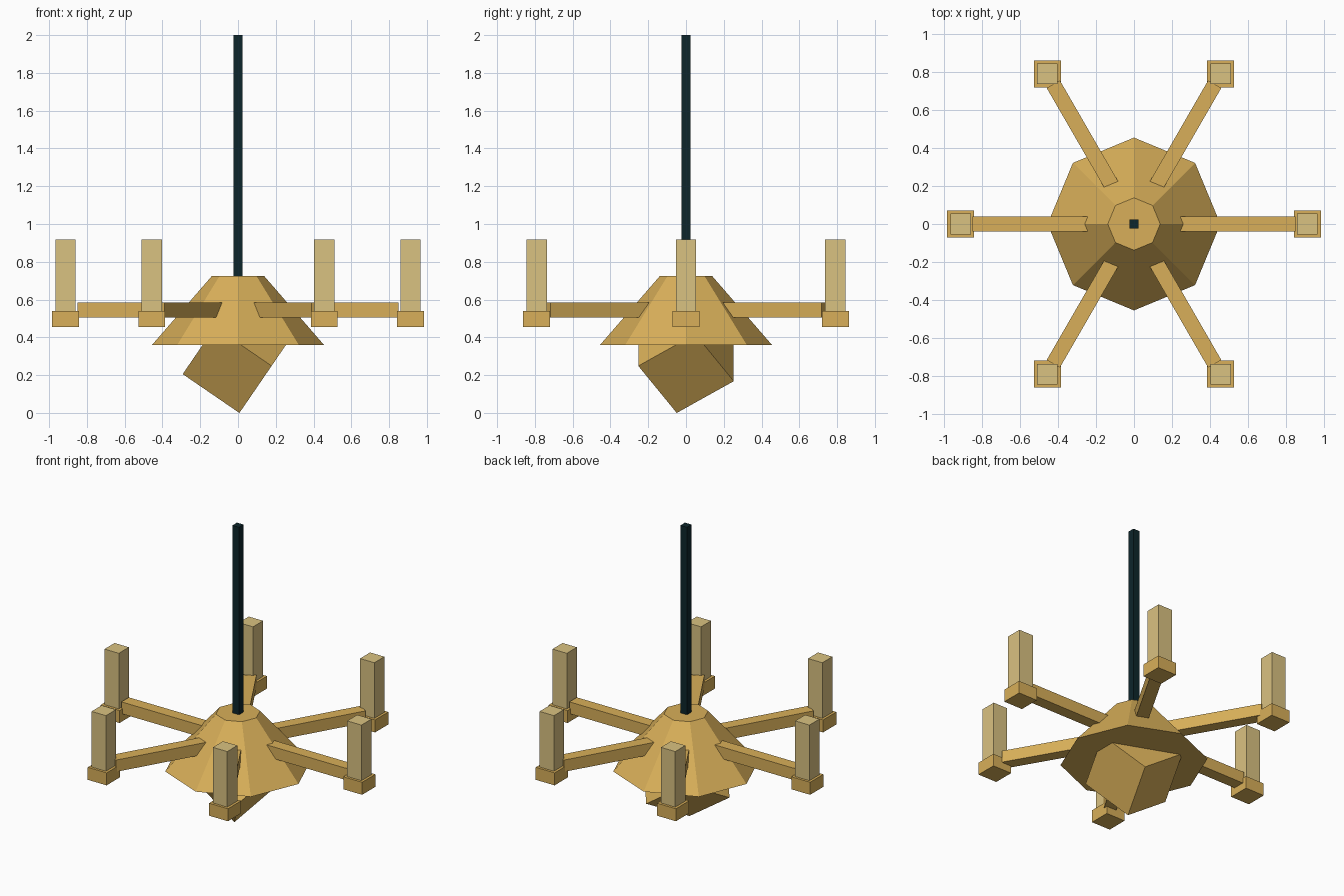
import bpy
from math import radians, sin, cos

if "Cube" in bpy.data.objects:
    bpy.data.objects.remove(bpy.data.objects["Cube"])


def material(name, rgb):
    m = bpy.data.materials.new(name)
    m.diffuse_color = (*rgb, 1)
    m.use_nodes = True
    m.node_tree.nodes["Principled BSDF"].inputs["Base Color"].default_value = m.diffuse_color
    return m


gold = material("gold", (0.69, 0.43, 0.10))
wax = material("wax", (0.70, 0.54, 0.22))
dark = material("dark_metal", (0.004, 0.019, 0.024))


def box(name, size, loc, mat, rot=(0, 0, 0)):
    bpy.ops.mesh.primitive_cube_add(size=1, location=loc, rotation=rot)
    ob = bpy.context.object
    ob.name = name
    ob.scale = size
    ob.data.materials.append(mat)
    return ob


# Octagonal tapered body with corners on the axes
bpy.ops.mesh.primitive_cone_add(vertices=8, radius1=0.455, radius2=0.138,
                                depth=0.365, location=(0, 0, 0.5425))
body = bpy.context.object
body.name = "body"
body.data.materials.append(gold)

# Hanging rod
box("hanging_rod", (0.05, 0.05, 1.285), (0, 0, 1.3575), dark)

# Tilted cube pendant poking out below the body
box("pendant", (0.364, 0.364, 0.364), (0, 0, 0.311), gold,
    (radians(34), radians(34.4), 0))

# Six arms, each with an axis-aligned cup and candle
R_IN, R_OUT, R_CUP = 0.18, 0.85, 0.913
for i in range(6):
    a = radians(60 * i)
    c, s = cos(a), sin(a)
    mid = (R_IN + R_OUT) / 2
    box(f"arm_{i + 1}", (R_OUT - R_IN, 0.08, 0.08),
        (mid * c, mid * s, 0.545), gold, (0, 0, a))
    box(f"cup_{i + 1}", (0.142, 0.142, 0.085),
        (R_CUP * c, R_CUP * s, 0.4975), gold)
    box(f"candle_{i + 1}", (0.108, 0.108, 0.38),
        (R_CUP * c, R_CUP * s, 0.728), wax)
